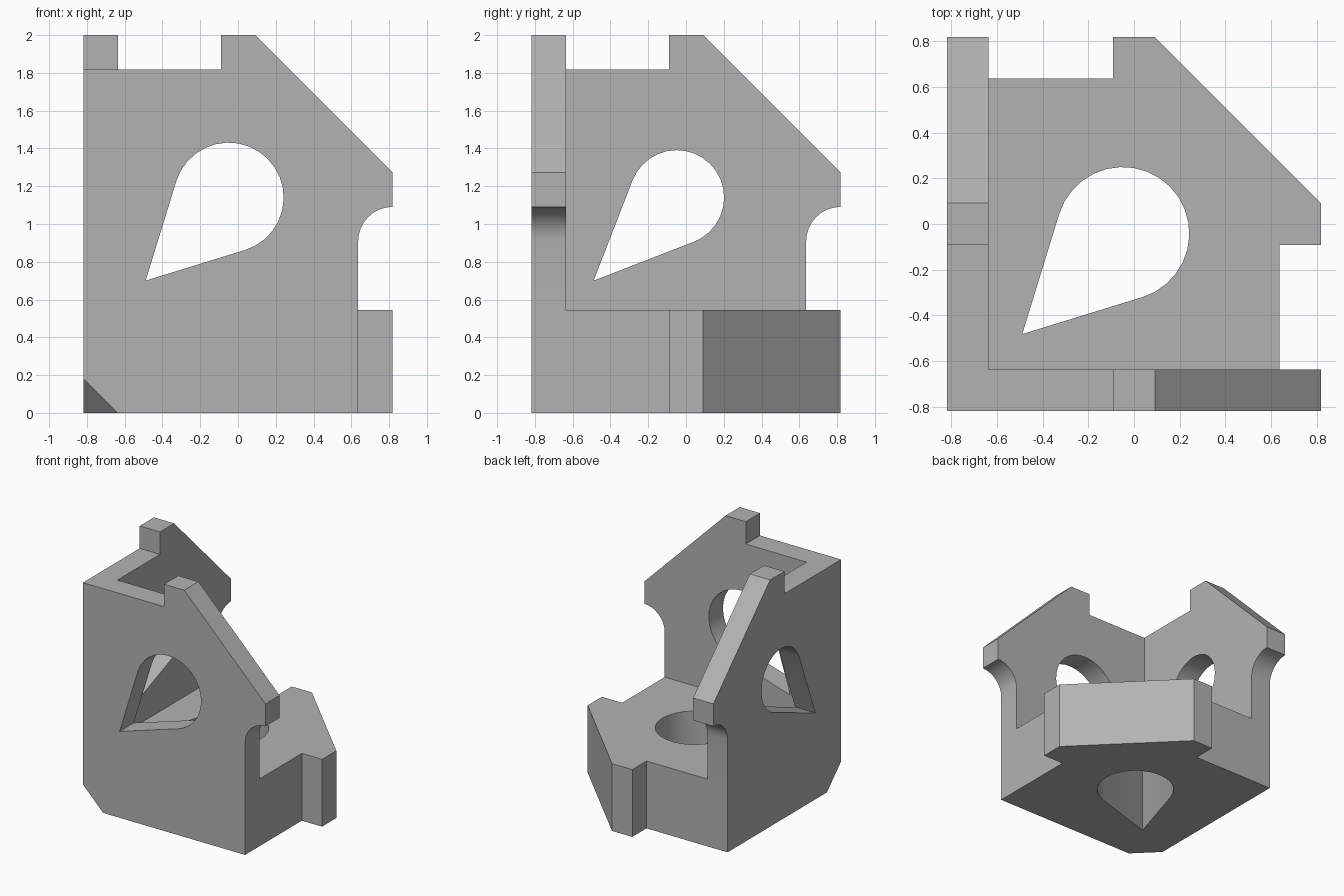
import bpy, bmesh, math
from mathutils import Vector

cube = bpy.data.objects.get("Cube")
if cube:
    bpy.data.objects.remove(cube)

U = 2 / 11          # grid unit the whole part is laid out on
HALF = 4.5          # half width in units
MID = 6.5           # height of the wall profile centre in units

grey = bpy.data.materials.new("plain grey")
grey.use_nodes = True
COLOUR = (0.45, 0.45, 0.45, 1)
grey.diffuse_color = COLOUR
grey.node_tree.nodes["Principled BSDF"].inputs["Base Color"].default_value = COLOUR


# Each placement turns profile (a, b) and depth d into a position
def on_front(a, b, d):
    return Vector((a, d - HALF, b + MID)) * U


def on_side(a, b, d):
    return Vector((d - HALF, a, b + MID)) * U


def on_base(a, b, d):
    return Vector((a, b, d)) * U


def prism(name, profile, place, d0, d1):
    bm = bmesh.new()
    face = bm.faces.new([bm.verts.new(place(a, b, d0)) for a, b in profile])
    moved = bmesh.ops.extrude_face_region(bm, geom=[face], use_keep_orig=True)
    shift = place(0, 0, d1) - place(0, 0, d0)
    bmesh.ops.translate(bm, vec=shift,
                        verts=[g for g in moved["geom"] if isinstance(g, bmesh.types.BMVert)])
    bmesh.ops.recalc_face_normals(bm, faces=bm.faces)
    mesh = bpy.data.meshes.new(name)
    bm.to_mesh(mesh)
    bm.free()
    mesh.materials.append(grey)
    obj = bpy.data.objects.new(name, mesh)
    bpy.context.collection.objects.link(obj)
    return obj


def arc(cx, cy, r, start, end, steps):
    angles = [math.radians(start + (end - start) * i / steps) for i in range(steps + 1)]
    return [(cx + r * math.cos(t), cy + r * math.sin(t)) for t in angles]


def teardrop(r, c=(-0.27, -0.23), reach=3.42):
    # Circle with a point drawn out towards the inner corner
    spread = math.degrees(math.acos(r / reach))
    tip = (c[0] - reach * math.sqrt(0.5), c[1] - reach * math.sqrt(0.5))
    return [tip] + arc(*c, r, 225 + spread, 585 - spread, 20)


def combine(target, other, operation):
    mod = target.modifiers.new("combine", 'BOOLEAN')
    mod.operation = operation
    mod.solver = 'EXACT'
    mod.object = other
    bpy.context.view_layer.objects.active = target
    bpy.ops.object.modifier_apply(modifier=mod.name)
    bpy.data.objects.remove(other)


# Profiles: stepped tab, long slope, then a rounded or square notch
top = [(-HALF, 3.5), (-0.5, 3.5), (-0.5, 4.5), (0.5, 4.5), (4.5, 0.5)]
wall = top + arc(4.5, -1.5, 1, 90, 180, 8) + [(3.5, -MID), (-HALF, -MID)]
floor = top + [(4.5, -0.5), (3.5, -0.5), (3.5, -HALF), (-HALF, -HALF)]

# Two walls and a thick base joined into one bracket
bracket = prism("corner_bracket", wall, on_front, 0, 1)
combine(bracket, prism("side_wall", wall, on_side, 0, 1), 'UNION')
combine(bracket, prism("base", floor, on_base, 0, 3), 'UNION')

# Teardrop openings
for place, radius, depth in ((on_front, 1.6, 1), (on_side, 1.38, 1), (on_base, 1.6, 3)):
    cutter = prism("opening_cutter", teardrop(radius), place, -0.4, depth + 0.4)
    cutter.hide_render = True
    combine(bracket, cutter, 'DIFFERENCE')

# Cut the lower outer corner off
bm = bmesh.new()
bm.from_mesh(bracket.data)
bmesh.ops.remove_doubles(bm, verts=bm.verts, dist=0.0001)
bmesh.ops.bisect_plane(bm, geom=bm.verts[:] + bm.edges[:] + bm.faces[:],
                       plane_co=on_base(1 - HALF, -HALF, 0), plane_no=(1, 1, 1),
                       clear_inner=True)
bmesh.ops.holes_fill(bm, edges=[e for e in bm.edges if e.is_boundary])
bmesh.ops.recalc_face_normals(bm, faces=bm.faces)
bm.to_mesh(bracket.data)
bm.free()

bpy.ops.object.select_all(action='DESELECT')
bracket.select_set(True)
bpy.context.view_layer.objects.active = bracket
bpy.ops.object.shade_smooth_by_angle(angle=math.radians(30))
